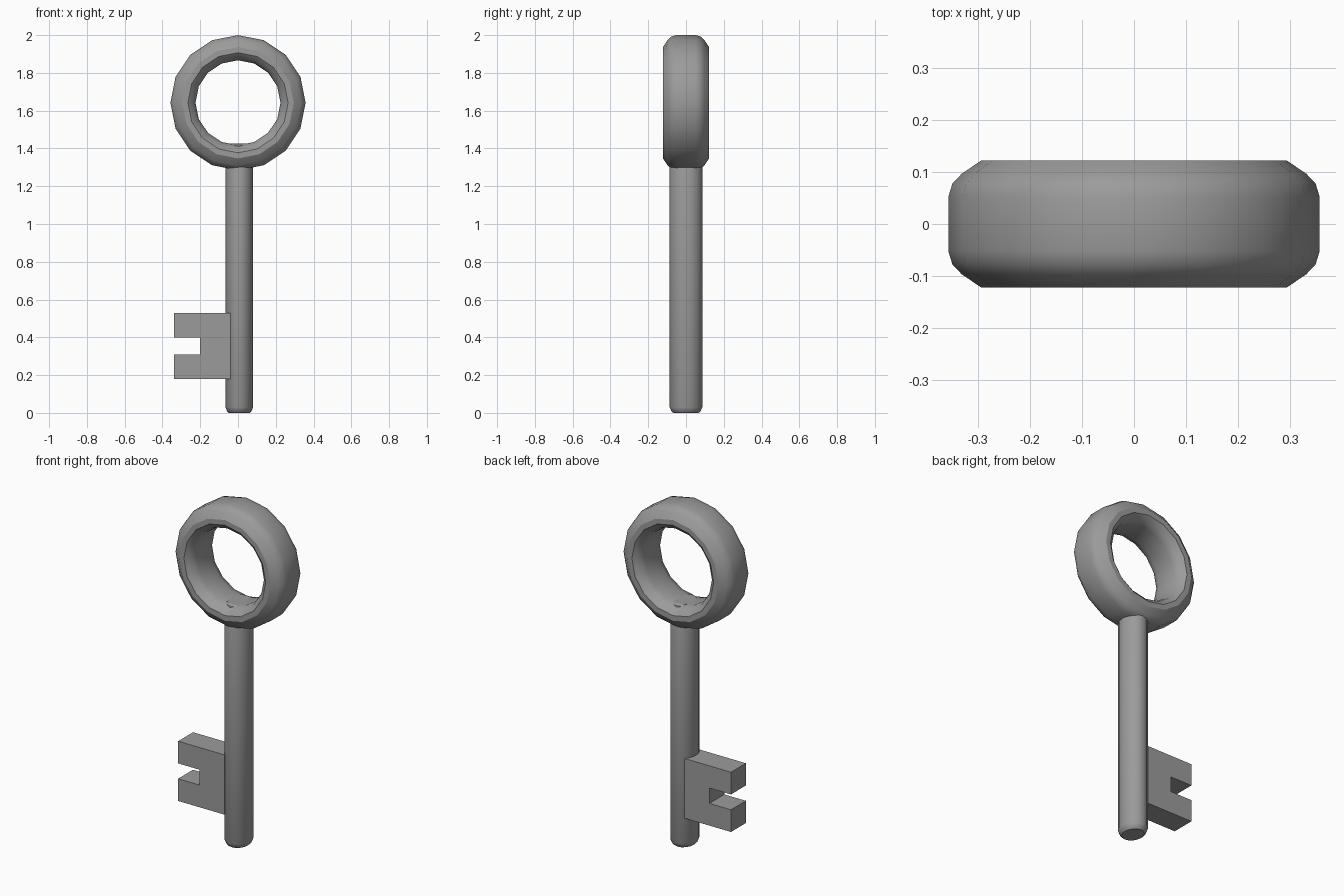
import bpy
import bmesh
from math import cos, sin, pi, radians

cube = bpy.data.objects.get("Cube")
if cube:
    bpy.data.objects.remove(cube, do_unlink=True)

GREY = (0.33, 0.33, 0.33, 1.0)
metal = bpy.data.materials.new("grey metal")
metal.use_nodes = True
metal.diffuse_color = GREY
metal.node_tree.nodes["Principled BSDF"].inputs["Base Color"].default_value = GREY


def finish(name, bm, smooth_angle=None):
    """Turn a bmesh into a named object with the metal material."""
    bmesh.ops.recalc_face_normals(bm, faces=bm.faces[:])
    mesh = bpy.data.meshes.new(name)
    bm.to_mesh(mesh)
    bm.free()
    mesh.materials.append(metal)
    obj = bpy.data.objects.new(name, mesh)
    bpy.context.collection.objects.link(obj)
    if smooth_angle:
        bpy.ops.object.select_all(action='DESELECT')
        obj.select_set(True)
        bpy.context.view_layer.objects.active = obj
        bpy.ops.object.shade_smooth_by_angle(angle=radians(smooth_angle))
    return obj


def bridge(bm, a, b):
    """Join two closed rings of vertices with quads."""
    n = len(a)
    for i in range(n):
        j = (i + 1) % n
        bm.faces.new((a[i], a[j], b[j], b[i]))


# Ring handle: a rounded band profile (radius, y) swept round the y axis
half = [(0.225, 0.06), (0.237, 0.098), (0.265, 0.122), (0.295, 0.122),
        (0.332, 0.097), (0.350, 0.078), (0.358, 0.052)]
profile = half + [(r, -y) for r, y in reversed(half)]
SIDES, RING_Z = 16, 1.642
bm = bmesh.new()
loops = []
for r, y in profile:
    loops.append([bm.verts.new((r * cos(2 * pi * i / SIDES), y,
                                RING_Z + r * sin(2 * pi * i / SIDES)))
                  for i in range(SIDES)])
for k, loop in enumerate(loops):
    bridge(bm, loop, loops[(k + 1) % len(loops)])
finish("ring_handle", bm, 32)

# Shaft: oval rod with rounded ends, its top just showing inside the ring
bm = bmesh.new()
loops = []
for z, s in [(0, 0.76), (0.008, 0.88), (0.03, 1), (1.395, 1), (1.418, 0.92), (1.425, 0.8)]:
    loops.append([bm.verts.new((0.007 + 0.073 * s * cos(2 * pi * i / SIDES),
                                0.087 * s * sin(2 * pi * i / SIDES), z))
                  for i in range(SIDES)])
for low, high in zip(loops, loops[1:]):
    bridge(bm, low, high)
bm.faces.new(loops[0])
bm.faces.new(loops[-1])
finish("shaft", bm, 32)

# Key bit: notched plate outline extruded through its thickness
outline = [(-0.04, 0.18), (-0.34, 0.18), (-0.34, 0.31), (-0.20, 0.31),
           (-0.20, 0.40), (-0.34, 0.40), (-0.34, 0.53), (-0.04, 0.53)]
bm = bmesh.new()
front, back = ([bm.verts.new((x, y, z)) for x, z in outline] for y in (-0.069, 0.069))
bm.faces.new(front)
bm.faces.new(back)
bridge(bm, front, back)
finish("key_bit", bm)
